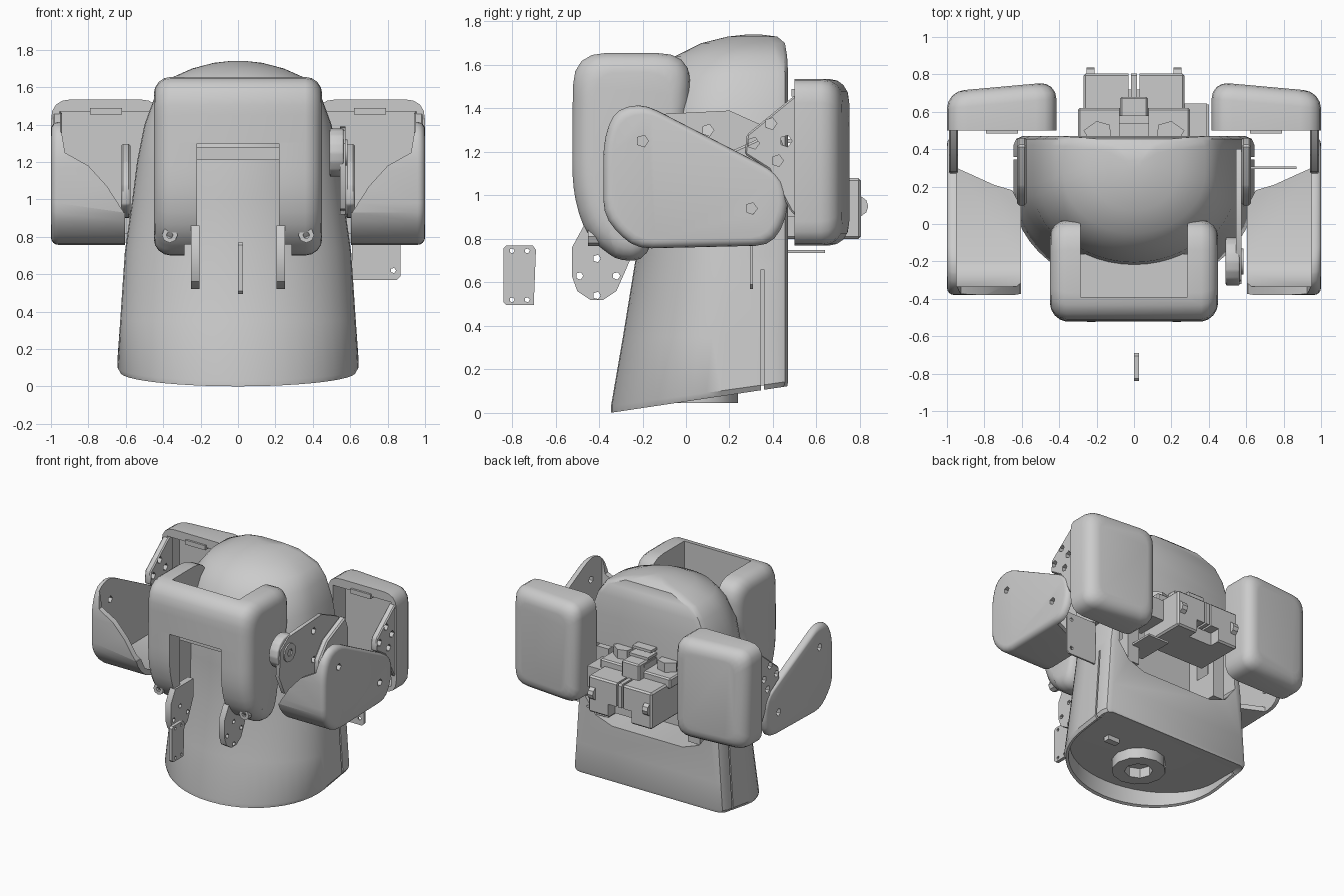
import bpy, bmesh
from math import sin, cos, pi

if "Cube" in bpy.data.objects:
    bpy.data.objects.remove(bpy.data.objects["Cube"])

AX = {'x': lambda u, v, h: (h, u, v), 'y': lambda u, v, h: (u, h, v), 'z': lambda u, v, h: (u, v, h)}


def mesh_obj(name, verts, faces):
    bm = bmesh.new()
    vs = [bm.verts.new(v) for v in verts]
    for f in faces:
        bm.faces.new([vs[i] for i in f])
    bmesh.ops.recalc_face_normals(bm, faces=bm.faces)
    me = bpy.data.meshes.new(name)
    bm.to_mesh(me)
    bm.free()
    ob = bpy.data.objects.new(name, me)
    bpy.context.collection.objects.link(ob)
    return ob


def loft(name, rings):
    n = len(rings[0])
    faces = [[k * n + i, k * n + (i + 1) % n, (k + 1) * n + (i + 1) % n, (k + 1) * n + i]
             for k in range(len(rings) - 1) for i in range(n)]
    faces += [list(range(n)), [(len(rings) - 1) * n + i for i in range(n)]]
    return mesh_obj(name, [p for r in rings for p in r], faces)


def prism(name, axis, pts, a, b):
    return loft(name, [[AX[axis](u, v, h) for u, v in pts] for h in (a, b)])


def rounded(pts, r, n=4):
    """Replace every corner of an outline by a short curve."""
    out = []
    for i, (px, py) in enumerate(pts):
        ends = []
        for qx, qy in (pts[i - 1], pts[(i + 1) % len(pts)]):
            d = ((qx - px) ** 2 + (qy - py) ** 2) ** .5
            f = min(r, d * .45) / d
            ends.append((px + (qx - px) * f, py + (qy - py) * f))
        (ax, ay), (bx, by) = ends
        for k in range(n + 1):
            t = k / n
            s = 1 - t
            out.append((s * s * ax + 2 * s * t * px + t * t * bx, s * s * ay + 2 * s * t * py + t * t * by))
    return out


def soft(name, axis, pts, a, b, r):
    """Prism whose two ends are rounded over by r."""
    us, vs = [p[0] for p in pts], [p[1] for p in pts]
    cu, cv = (max(us) + min(us)) / 2, (max(vs) + min(vs)) / 2
    hu, hv = max(us) - cu, max(vs) - cv
    steps = [(a + r * (1 - sin(pi * k / 8)), r * (1 - cos(pi * k / 8))) for k in range(4, -1, -1)]
    steps += [(b - r * (1 - sin(pi * k / 8)), r * (1 - cos(pi * k / 8))) for k in range(5)]
    return loft(name, [[AX[axis](cu + (u - cu) * (1 - i / hu), cv + (v - cv) * (1 - i / hv), h) for u, v in pts]
                       for h, i in steps])


def box(name, x0, x1, y0, y1, z0, z1):
    return prism(name, 'z', [(x0, y0), (x1, y0), (x1, y1), (x0, y1)], z0, z1)


def disc(name, axis, u, v, r, a, b, n=16):
    return prism(name, axis, [(u + r * cos(2 * pi * i / n), v + r * sin(2 * pi * i / n)) for i in range(n)], a, b)


def finish(ob, bevel=0, cutters=(), mirror=False, seg=3):
    """Bevel, cut, mirror, bake the result and shade it."""
    if bevel:
        m = ob.modifiers.new('bevel', 'BEVEL')
        m.width, m.segments, m.limit_method, m.angle_limit = bevel, seg, 'ANGLE', 0.3
    for c in cutters:
        m = ob.modifiers.new('cut', 'BOOLEAN')
        m.operation, m.solver, m.object = 'DIFFERENCE', 'EXACT', c
    if mirror:
        m = ob.modifiers.new('mirror', 'MIRROR')
        m.use_mirror_merge = False
    dg = bpy.context.evaluated_depsgraph_get()
    me = bpy.data.meshes.new_from_object(ob.evaluated_get(dg))
    ob.modifiers.clear()
    ob.data = me
    for c in cutters:
        bpy.data.objects.remove(c)
    bpy.ops.object.select_all(action='DESELECT')
    ob.select_set(True)
    bpy.context.view_layer.objects.active = ob
    bpy.ops.object.shade_smooth_by_angle(angle=0.6)
    return ob


def holes(axis, spots, a, b, r=0.028):
    return [disc('hole', axis, u, v, r, a, b, 5) for u, v in spots]


# Body: D-shaped sections, flat at the back, domed on top, hollow underneath
def section(z, w, yf, yb, slope=0):
    yc, r = yf + (yb - yf) * 0.62, min(0.05, w * 0.3)
    pts = [(w * cos(pi * i / 24), yc - (yc - yf) * sin(pi * i / 24)) for i in range(25)]
    pts += [(-w, yb - r), (-w + r * .3, yb - r * .3), (-w + r, yb), (w - r, yb), (w - r * .3, yb - r * .3), (w, yb - r)]
    return [(x, y, z + slope * (y + 0.35)) for x, y in pts]


body = loft('body', [
    section(0.125, .60, -.31, .44), section(0.006, .61, -.325, .45, .15), section(0, .63, -.345, .465, .15),
    section(.03, .645, -.345, .47, .14), section(.35, .63, -.29, .47), section(.72, .605, -.23, .47),
    section(1.0, .565, -.225, .47), section(1.2, .54, -.225, .47), section(1.4, .5, -.205, .47),
    section(1.55, .445, -.135, .47), section(1.64, .38, -.05, .465), section(1.70, .245, .07, .455),
    section(1.73, .13, .19, .42), section(1.74, .04, .28, .34)])
opening = prism('opening', 'y', [(-.5, 1.16), (.5, 1.16), (.53, .72), (.44, .6), (.3, .55), (-.3, .55), (-.44, .6),
                (-.53, .72)], .2, .6)
seams = [box('seam', s * .6, s * .7, .345, .358, -.1, .66) for s in (1, -1)]
finish(body, 0, [opening] + seams)

# Socket under the base
finish(disc('base_socket', 'z', 0, .05, .19, .045, .16, 12), 0, [disc('bore', 'z', 0, .05, .1, 0, .12, 8)])
finish(box('base_latch', .3, .4, .15, .2, .09, .14))

# Front cowl: rounded hood, U-shaped from above, with an open slot in front
cowl = soft('front_cowl', 'x', rounded([(-.53, 1.3), (-.525, 1.655), (.015, 1.655), (.025, 1.38), (-.06, 1.2),
            (-.17, .7), (-.33, .7), (-.47, .82), (-.53, 1.02)], .15), -.45, .45, .09)
for v in cowl.data.vertices:  # bow the front face slightly
    if v.co.y < -.35:
        v.co.y -= .012 - .15 * v.co.x ** 2
finish(cowl, 0, [box('inner', -.285, .285, -.39, .3, .3, 2), box('slot', -.22, .22, -.7, -.2, .3, 1.3)])
finish(box('cowl_bridge', -.285, .285, -.4, -.16, 1.21, 1.28))
finish(disc('cowl_screws', 'y', .365, .81, .042, -.45, -.39, 8), 0,
       [disc('bore', 'y', .365, .81, .018, -.5, -.43, 6)], True)

# Hanging cheek tabs beside the slot
tab = prism('cheek_tabs', 'x', [(-.47, .86), (-.525, .76), (-.525, .63), (-.5, .56), (-.44, .52), (-.38, .52),
            (-.32, .56), (-.28, .65), (-.25, .72), (-.25, .86)], .205, .252)
finish(tab, 0, holes('x', [(-.49, .63), (-.41, .54), (-.32, .63), (-.41, .71)], .1, .4, .018), True)

# Loose front plate
plate = prism('front_plate', 'x', [(-.84, .51), (-.825, .495), (-.7, .495), (-.69, .75), (-.705, .77), (-.825, .77),
              (-.84, .755)], 0, .026)
finish(plate, 0, holes('x', [(-.8, .52), (-.73, .52), (-.8, .745), (-.73, .745)], -.1, .1, .012))

# Front side guards: outer plate with a floor and a front wall reaching inward
guard = soft('side_guards', 'x', rounded([(-.38, 1.25), (-.33, 1.39), (-.2, 1.425), (.45, 1.09), (.475, .93),
             (.4, .77), (-.24, .755), (-.38, .9)], .08, 3), .5, 1.0, .04)
finish(guard, 0, [
    box('trim', .4, .605, -1, 1, 0, 2),
    prism('inner', 'x', [(-.335, .96), (-.335, 2), (1, 2), (1, .81), (-.2, .8), (-.27, .84)], .5, .95),
    prism('wall_cut', 'y', [(.5, .9), (.61, .93), (.7, 1.07), (.8, 1.18), (.925, 1.25), (.95, 1.4), (.95, 2), (.5, 2)], -.6, .6),
    prism('floor_cut', 'z', [(.5, .1), (.61, .1), (.65, .18), (.75, .21), (.86, .26), (.95, .3), (.95, .8), (.5, .8)], .5, 1.6),
] + holes('x', [(-.2, 1.25), (.3, .94)], .9, 1.1), True)

# Rear guards: rounded hollow pads, slightly splayed, with an outer wing plate
pad = soft('rear_guards', 'y', rounded([(.415, .77), (.415, 1.535), (1, 1.535), (1, .77)], .11), .2, .76, .09)
for v in pad.data.vertices:
    v.co.y -= .09 * (v.co.x - .42)
finish(pad, 0, [box('trim', .3, 1.1, 0, .5, .5, 2), box('inner', .46, .955, .3, .65, .82, 1.47)], True)
wing = prism('rear_guard_wings', 'x', [(.56, 1.47), (.5, 1.46), (.28, 1.28), (.27, 1.19), (.38, 1.12), (.48, .93),
             (.56, .85)], .94, .99)
finish(wing, .008, holes('x', [(.31, 1.24), (.39, 1.33), (.46, 1.25), (.42, 1.16)], .9, 1.1), True, 1)
finish(box('rear_guard_clips', .62, .79, .485, .53, 1.455, 1.49), 0, [], True)

# Hinge linkage on the right, brackets on both sides
link = prism('hinge_link', 'x', [(-.32, 1.1), (-.3, 1.3), (-.2, 1.37), (.2, 1.39), (.4, 1.3), (.4, 1.05), (.05, .92),
             (-.25, .95)], .545, .575)
finish(link, 0, holes('x', [(.1, 1.3), (.1, 1.08), (.3, 1.2)], .5, .7))
finish(disc('hinge_disc', 'x', -.2, 1.25, .13, .49, .565, 16), .01,
       [disc('bore', 'x', -.2, 1.25, .05, .555, .7, 6)])
finish(disc('hinge_boss', 'x', -.2, 1.25, .07, .55, .585, 12), 0, [disc('bore', 'x', -.2, 1.25, .03, .5, .7, 6)])
bracket = prism('side_brackets', 'x', [(.1, .97), (.1, 1.08), (.2, 1.2), (.42, 1.3), (.46, 1.2), (.46, .92), (.25, .9)],
                .575, .625)
finish(bracket, .01, [], True, 1)

# Thin plates on the right
finish(prism('side_plate', 'y', [(.61, .57), (.85, .57), (.87, .59), (.87, .9), (.61, .9)], .295, .308), 0,
       holes('y', [(.83, .62), (.83, .85)], .2, .4, .015))
finish(box('shelf_plate', .22, .4, .35, .64, .735, .75))

# Rear drive unit inside the opening
drive = box('drive_block', -.27, .27, .42, .805, .8, 1.08)
finish(drive, .012, [box('slot', -.03, -.015, .6, .9, .9, 1.2), box('slot', .015, .03, .6, .9, .9, 1.2),
                     box('slot', -.1, .1, .72, .9, .7, .9)], False, 1)
finish(disc('drive_pegs', 'x', .79, .95, .048, .21, .255, 10), 0, [], True)
finish(box('drive_collar', -.3, .3, .3, .62, 1.05, 1.13), .01, [], False, 1)
finish(box('drive_riser', -.075, .075, .45, .68, 1.06, 1.2), .01, [], False, 1)
finish(box('drive_side_block', .27, .39, .4, .645, .9, 1.06))
for i, z in enumerate((1.16, 1.2, 1.24)):
    finish(box(f'riser_fin_{i}', -.08, .08, .45, .62 - .04 * i, z, z + .02))
clip = prism('drive_clips', 'z', [(.12, .45), (.24, .45), (.27, .5), (.2, .55), (.13, .53)], 1.12, 1.2)
finish(clip, 0, [], True)
finish(box('inner_frame', .34, .44, .2, .46, .6, 1.13), 0, [box('gap', .3, .5, .28, .4, .8, 1.05)], True)
